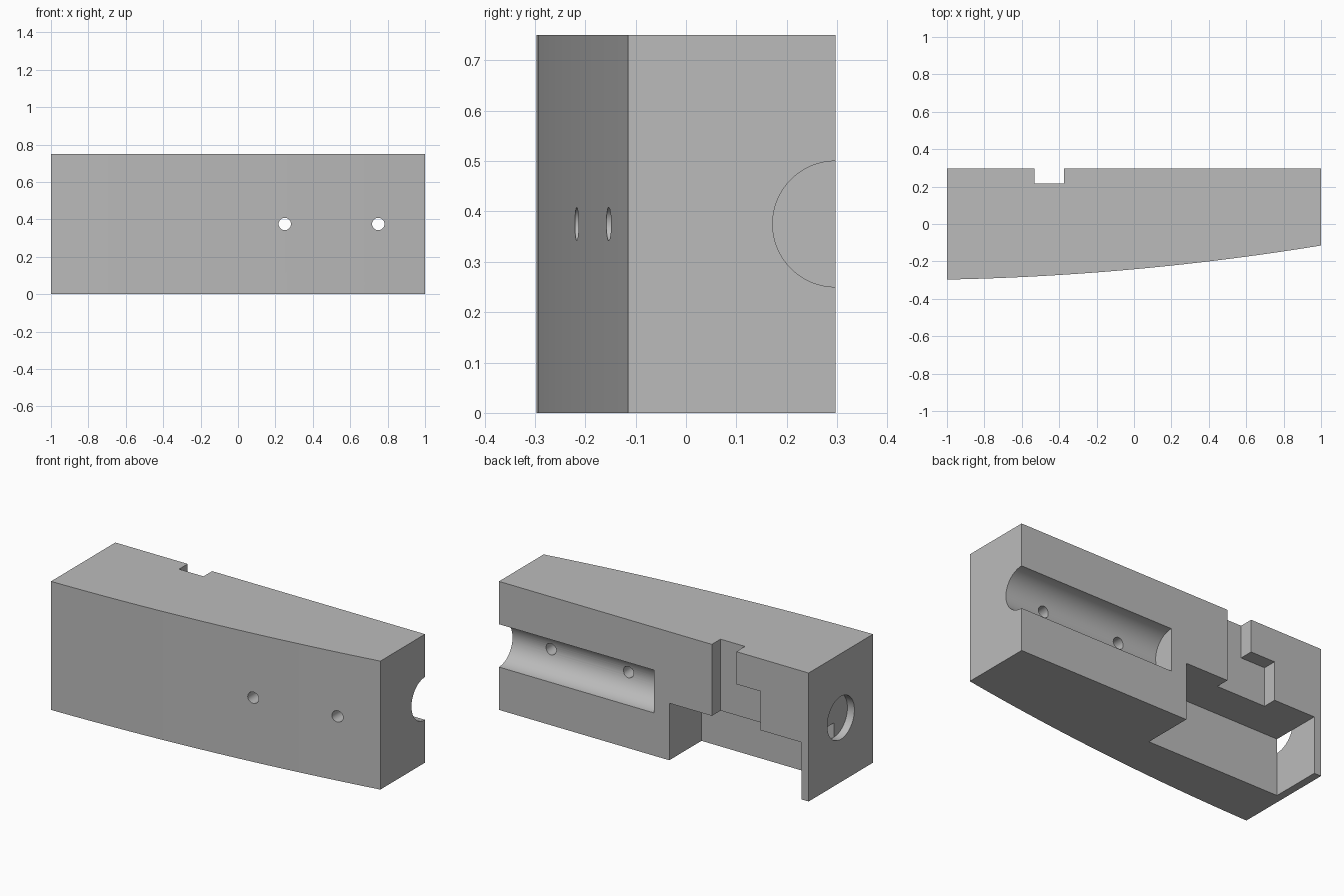
import bpy
import bmesh
from math import pi
from mathutils import Matrix, Vector

old = bpy.data.objects.get("Cube")
if old:
    bpy.data.objects.remove(old, do_unlink=True)

HALF_Y, HEIGHT, MID_Z = 0.297, 0.75, 0.375

grey = bpy.data.materials.new("plain grey")
grey.use_nodes = True
grey.diffuse_color = (0.5, 0.5, 0.5, 1)
grey.node_tree.nodes["Principled BSDF"].inputs["Base Color"].default_value = grey.diffuse_color


def make_object(name, bm):
    bmesh.ops.recalc_face_normals(bm, faces=bm.faces)
    mesh = bpy.data.meshes.new(name)
    bm.to_mesh(mesh)
    bm.free()
    mesh.materials.append(grey)
    obj = bpy.data.objects.new(name, mesh)
    bpy.context.collection.objects.link(obj)
    return obj


def prism(name, points, direction):
    """Extrude a flat outline along a direction."""
    bm = bmesh.new()
    face = bm.faces.new([bm.verts.new(p) for p in points])
    ext = bmesh.ops.extrude_face_region(bm, geom=[face])
    verts = [v for v in ext["geom"] if isinstance(v, bmesh.types.BMVert)]
    bmesh.ops.translate(bm, verts=verts, vec=direction)
    return make_object(name, bm)


def rod(name, start, end, radius, sides=48):
    """Cylinder between two points."""
    a, b = Vector(start), Vector(end)
    turn = (b - a).to_track_quat("Z", "Y").to_matrix().to_4x4()
    bm = bmesh.new()
    bmesh.ops.create_cone(bm, cap_ends=True, segments=sides, radius1=radius, radius2=radius,
                          depth=(b - a).length, matrix=Matrix.Translation((a + b) / 2) @ turn)
    return make_object(name, bm)


# Body: straight back, gently curved front
STEPS = 24
front = []
for i in range(STEPS + 1):
    t = i / STEPS
    front.append((2 * t - 1, -HALF_Y + 0.038 * t + 0.144 * t * t, 0))
body = prism("block_body", front + [(1, HALF_Y, 0), (-1, HALF_Y, 0)], (0, 0, HEIGHT))

# Lower rear pocket, leaving a thin end plate
pocket = prism("pocket_cutter", [(-0.1, 0, -0.1), (-0.1, 0, 0.333), (-0.955, 0, 0.333),
                                 (-0.955, 0, -0.1)], (0, 0.5, 0))

# Stepped shallow channel from the pocket up to the top
channel = prism("channel_cutter", [(x, 0.217, z) for x, z in (
    (-0.375, 0.2), (-0.375, 0.9), (-0.533, 0.9), (-0.533, 0.56), (-0.69, 0.56), (-0.69, 0.2))],
    (0, 0.2, 0))

# Half-round groove, end plate hole and two drilled holes
cutters = [
    pocket,
    channel,
    rod("groove_cutter", (0, HALF_Y, MID_Z), (1.2, HALF_Y, MID_Z), 0.125, 64),
    rod("end_hole_cutter", (-1.2, 0, MID_Z), (-0.955, 0, MID_Z), 0.125, 64),
]
for x in (0.25, 0.75):
    cutters.append(rod("drill_cutter", (x, -0.5, MID_Z), (x, 0.25, MID_Z), 0.033, 32))

bpy.context.view_layer.objects.active = body
for cutter in cutters:
    cutter.hide_render = True
    mod = body.modifiers.new("cut", "BOOLEAN")
    mod.operation = "DIFFERENCE"
    mod.solver = "EXACT"
    mod.object = cutter
    bpy.ops.object.modifier_apply(modifier=mod.name)
    bpy.data.objects.remove(cutter, do_unlink=True)

# Smooth the curved faces, keep edges sharp
bpy.ops.object.select_all(action="DESELECT")
body.select_set(True)
bpy.ops.object.shade_smooth_by_angle(angle=pi / 6)
